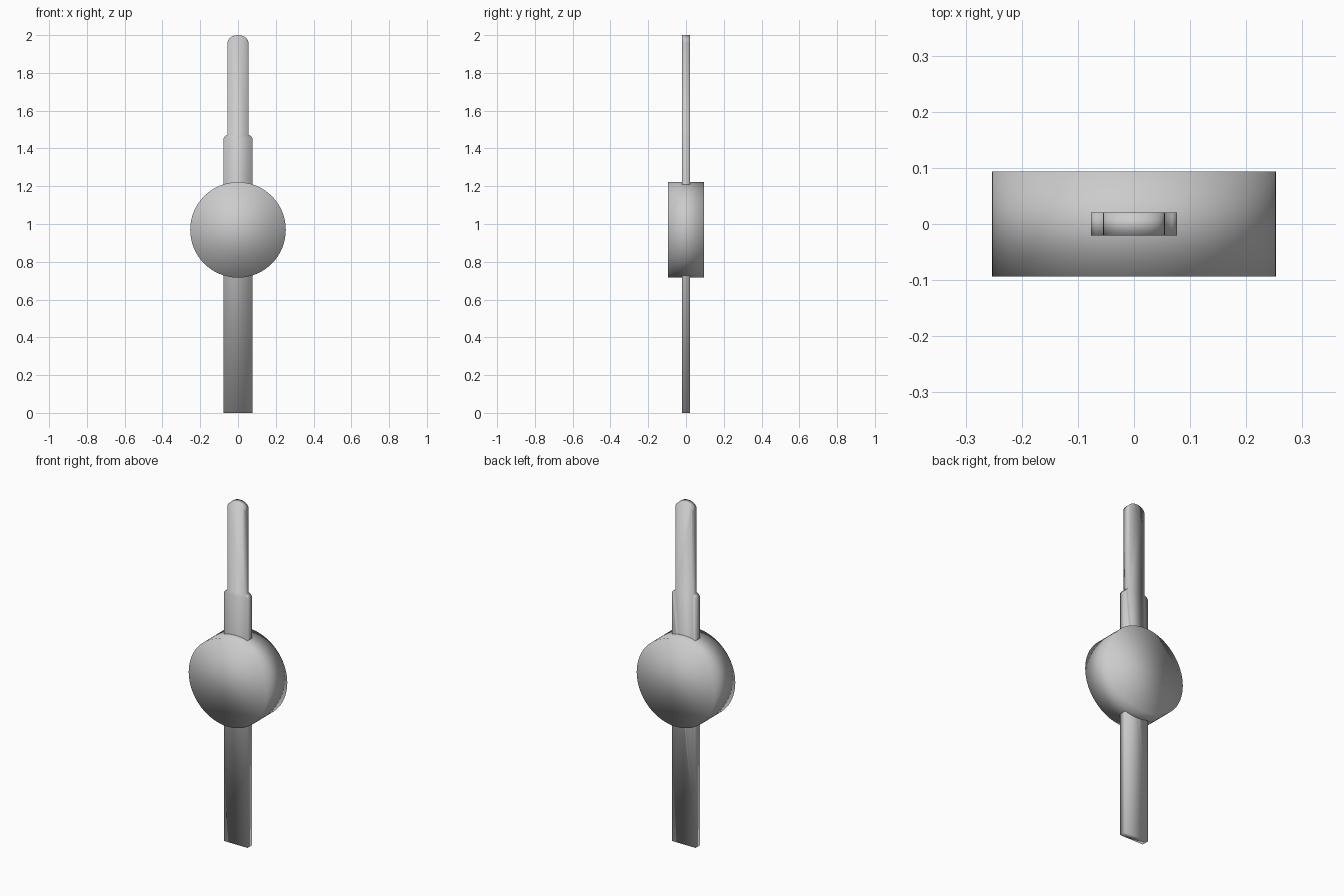
import bpy
import bmesh
from math import cos, sin, pi

default_cube = bpy.data.objects.get("Cube")
if default_cube:
    bpy.data.objects.remove(default_cube, do_unlink=True)

grey = bpy.data.materials.new("light grey")
grey.use_nodes = True
grey.diffuse_color = (0.6, 0.6, 0.6, 1)
grey.node_tree.nodes["Principled BSDF"].inputs["Base Color"].default_value = (0.6, 0.6, 0.6, 1)


def extruded(name, outline, half_depth):
    """Extrude an x-z outline along y, smooth shaded all over."""
    bm = bmesh.new()
    face = bm.faces.new([bm.verts.new((x, -half_depth, z)) for x, z in outline])
    back = bmesh.ops.extrude_face_region(bm, geom=[face])["geom"]
    moved = [v for v in back if isinstance(v, bmesh.types.BMVert)]
    bmesh.ops.translate(bm, verts=moved, vec=(0, 2 * half_depth, 0))
    bmesh.ops.recalc_face_normals(bm, faces=bm.faces)
    for f in bm.faces:
        f.smooth = True
    mesh = bpy.data.meshes.new(name)
    bm.to_mesh(mesh)
    bm.free()
    mesh.materials.append(grey)
    obj = bpy.data.objects.new(name, mesh)
    bpy.context.collection.objects.link(obj)
    return obj


# Round case: a short drum facing the front
RADIUS, CENTRE_Z, SEGMENTS = 0.253, 0.969, 64
circle = [(RADIUS * cos(2 * pi * i / SEGMENTS), CENTRE_Z + RADIUS * sin(2 * pi * i / SEGMENTS))
          for i in range(SEGMENTS)]
extruded("case", circle, 0.094)

# Strap: wide band, chamfered shoulders, narrow tongue with a rounded tip
WIDE, NARROW, TIP = 0.0765, 0.055, 0.04
right_edge = [(WIDE, 0), (WIDE, 1.455), (0.068, 1.466), (NARROW, 1.473)]
right_edge += [(NARROW * cos(a * pi / 16), 2 - TIP + TIP * sin(a * pi / 16)) for a in range(8)]
left_edge = [(-x, z) for x, z in reversed(right_edge)]
extruded("strap", right_edge + [(0, 2)] + left_edge, 0.0205)
